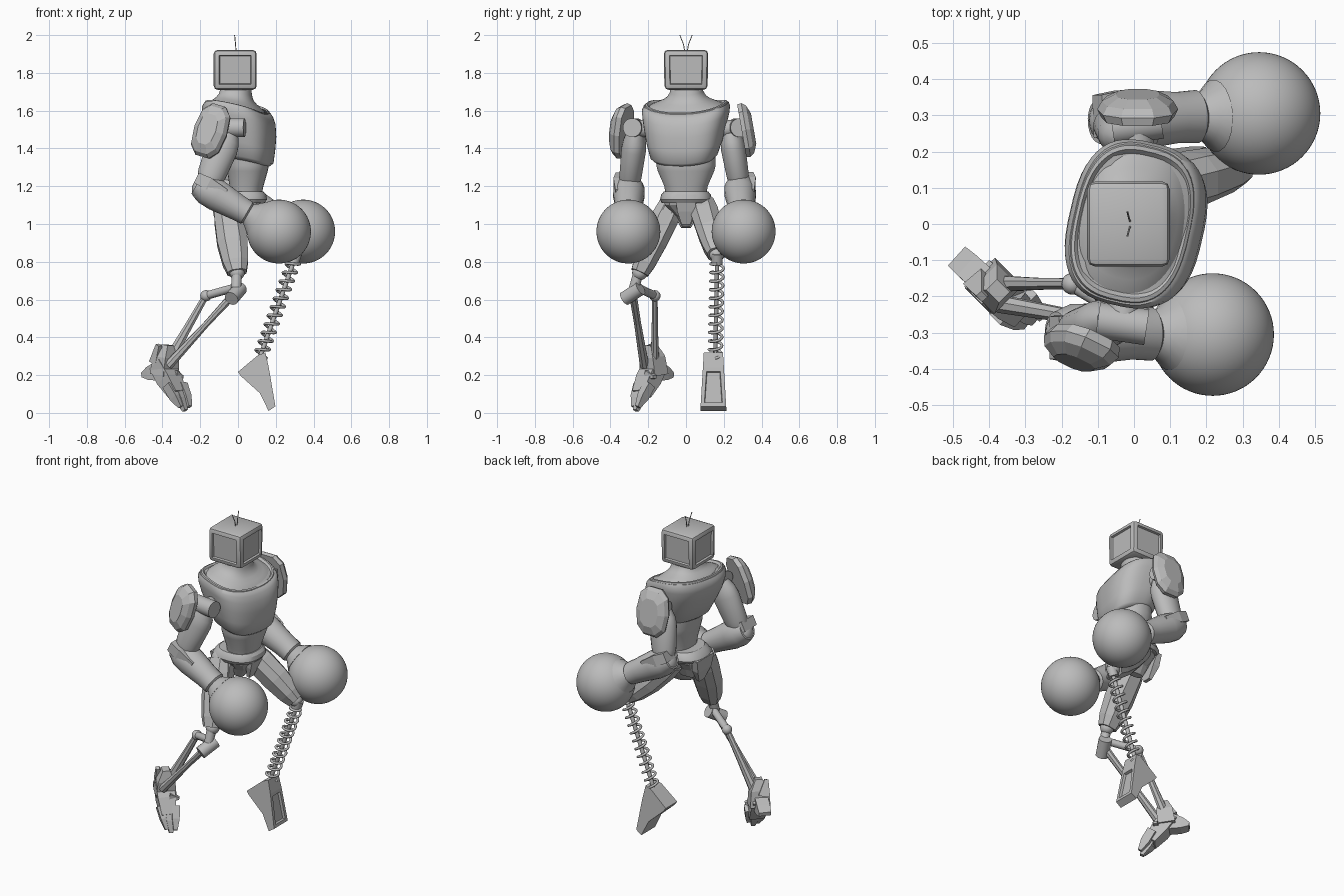
import bpy, bmesh, math
from mathutils import Vector, Matrix

if "Cube" in bpy.data.objects:
    bpy.data.objects.remove(bpy.data.objects["Cube"])

grey = bpy.data.materials.new("plain_grey")
grey.use_nodes = True
COLOUR = (0.5, 0.5, 0.5, 1)
grey.diffuse_color = COLOUR
grey.node_tree.nodes["Principled BSDF"].inputs["Base Color"].default_value = COLOUR


def finish(bm, name, smooth=None):
    bmesh.ops.recalc_face_normals(bm, faces=bm.faces)
    mesh = bpy.data.meshes.new(name)
    bm.to_mesh(mesh)
    bm.free()
    ob = bpy.data.objects.new(name, mesh)
    bpy.context.collection.objects.link(ob)
    mesh.materials.append(grey)
    if smooth:
        bpy.ops.object.select_all(action="DESELECT")
        ob.select_set(True)
        bpy.context.view_layer.objects.active = ob
        bpy.ops.object.shade_smooth_by_angle(angle=math.radians(smooth))


def loft(name, frame, rings, n=32, power=2, smooth=40, shear=0, lift=0):
    """Skin of superellipse rings (height, x, half depth, half width)."""
    bm = bmesh.new()
    rows = []
    for h, cx, a, b in rings:
        row = []
        for i in range(n):
            t = 2 * math.pi * (i + 0.5) / n
            c, s = math.cos(t), math.sin(t)
            x = cx + a * math.copysign(abs(c) ** (2 / power), c)
            y = b * math.copysign(abs(s) ** (2 / power), s)
            row.append(bm.verts.new(frame @ Vector((x, y, h - shear * x + lift * y * y))))
        rows.append(row)
    for lo, hi in zip(rows, rows[1:]):
        for i in range(n):
            j = (i + 1) % n
            bm.faces.new((lo[i], lo[j], hi[j], hi[i]))
    bm.faces.new(rows[0])
    bm.faces.new(rows[-1])
    finish(bm, name, smooth)


def limb(name, p, q, radii, n=16, hint=(1, 0, 0), **kw):
    """Tapered bar from p to q; radii are (fraction, depth, width)."""
    p, q = Vector(p), Vector(q)
    z = (q - p).normalized()
    x = Vector(hint)
    x = (x - z * x.dot(z)).normalized()
    frame = Matrix((x, z.cross(x), z)).transposed().to_4x4()
    frame.translation = p
    d = (q - p).length
    loft(name, frame, [(t * d, 0, a, b) for t, a, b in radii], n, **kw)


def rod(name, p, q, r, n=12):
    limb(name, p, q, [(0, r, r), (1, r, r)], n)


def plate(name, p, q, radii, hint=(1, 0, 0)):
    limb(name, p, q, radii, 4, hint=hint, power=4, smooth=None)


def ball(name, c, r, n=48):
    bm = bmesh.new()
    bmesh.ops.create_uvsphere(bm, u_segments=n, v_segments=n // 2, radius=r)
    bmesh.ops.translate(bm, vec=c, verts=bm.verts)
    finish(bm, name, 60)


def tube(name, points, r):
    cu = bpy.data.curves.new(name, "CURVE")
    cu.dimensions, cu.bevel_depth, cu.bevel_resolution = "3D", r, 2
    sp = cu.splines.new("POLY")
    sp.points.add(len(points) - 1)
    for pt, co in zip(sp.points, points):
        pt.co = (*co, 1)
    cu.materials.append(grey)
    bpy.context.collection.objects.link(bpy.data.objects.new(name, cu))


# Head: rounded box with recessed screen and side panels
bm = bmesh.new()
bmesh.ops.create_cube(bm, size=1)
for v in bm.verts:
    low = v.co.z < 0
    v.co = (-0.015 + v.co.x * 0.228, v.co.y * (0.228 if low else 0.236), 1.71 if low else 1.922)
bmesh.ops.bevel(bm, geom=bm.edges[:], offset=0.022, segments=2, profile=0.5, affect="EDGES")
bm.normal_update()
for d in ((1, 0, 0), (0, 1, 0), (0, -1, 0), (-1, 0, 0)):
    panel = [max(bm.faces, key=lambda f: f.normal.dot(Vector(d)) * f.calc_area())]
    bmesh.ops.inset_region(bm, faces=panel, thickness=0.01)
    bmesh.ops.inset_region(bm, faces=panel, thickness=0.005, depth=-0.012)
finish(bm, "head", 25)
for s, side in ((1, "left"), (-1, "right")):
    tube(side + "_antenna", [(-0.01, s * 0.006, 1.91), (-0.013, s * 0.013, 1.95), (-0.018, s * 0.033, 2.0)], 0.0025)

# Torso, turned so that the left shoulder leads
turn = Matrix.Rotation(math.radians(-13), 4, "Z")
loft("chest", turn, [(1.335, 0.055, 0.11, 0.155), (1.35, 0.05, 0.13, 0.175), (1.42, 0.033, 0.155, 0.198),
     (1.49, 0.015, 0.178, 0.214), (1.55, 0.004, 0.184, 0.226), (1.585, -0.002, 0.176, 0.23),
     (1.606, -0.005, 0.162, 0.222)], 48, 2.8, 50, shear=0.18, lift=0.6)
loft("collar", turn, [(1.595, -0.004, 0.164, 0.222), (1.614, -0.004, 0.158, 0.214), (1.618, -0.004, 0.15, 0.203),
     (1.609, -0.004, 0.141, 0.192)], 48, 2.7, 30, shear=0.2, lift=0.6)
loft("neck", turn, [(1.6, -0.004, 0.15, 0.202), (1.613, -0.004, 0.141, 0.187), (1.632, -0.006, 0.124, 0.155),
     (1.648, -0.008, 0.106, 0.126), (1.668, -0.01, 0.09, 0.102), (1.695, -0.01, 0.082, 0.087), (1.75, -0.01, 0.078, 0.08)],
     48, 2.3, shear=0.2, lift=0.6)
loft("waist", Matrix(), [(1.13, 0.04, 0.08, 0.105), (1.2, 0.045, 0.09, 0.115), (1.28, 0.05, 0.108, 0.15),
     (1.31, 0.05, 0.114, 0.158), (1.39, 0.05, 0.11, 0.158)], 32, 2.3)
loft("belt", Matrix(), [(1.11, 0.01, 0.13, 0.128), (1.13, 0.01, 0.145, 0.138), (1.155, 0.015, 0.135, 0.132),
     (1.172, 0.02, 0.115, 0.118)], 32, 2.5, 30)
loft("pelvis", Matrix(), [(0.985, -0.01, 0.05, 0.022), (1.04, 0, 0.085, 0.05), (1.1, 0.005, 0.118, 0.115),
     (1.14, 0.01, 0.125, 0.12)], 12, 2.5, None)
plate("front_flap", (0.125, 0, 1.14), (0.085, 0, 1.0), [(0, 0.02, 0.065), (0.5, 0.02, 0.055), (1, 0.012, 0.028)])
plate("rear_flap", (-0.12, 0, 1.13), (-0.1, 0, 0.98), [(0, 0.02, 0.1), (0.5, 0.025, 0.08), (1, 0.012, 0.03)])

# Arms: joint, faceted pad, upper arm, cuffed forearm, round fist
arms = {"left": ((0.0, 0.235, 1.49), (-0.05, 0.285, 1.19), (0.345, 0.305, 0.96),
                 (0.01, 0.295, 1.494), (0.01, 0.358, 1.505), (0, 0, 1), 0.112),
        "right": ((-0.05, -0.265, 1.49), (-0.17, -0.302, 1.185), (0.217, -0.305, 0.96),
                  (-0.135, -0.315, 1.488), (-0.165, -0.383, 1.503), (0.3, 0, 1), 0.098)}
for side, (shoulder, elbow, fist, pad_in, pad_out, pad_up, pad_w) in arms.items():
    sh, el, fi = Vector(shoulder), Vector(elbow), Vector(fist)
    s = 1 if side == "left" else -1
    joint = Vector((0.01 if s > 0 else -0.03, s * 0.285, 1.51))
    rod(side + "_shoulder_axle", (joint.x, s * 0.17, 1.5), joint, 0.045, 20)
    rod(side + "_shoulder_drum", joint - Vector((0.07, s * 0.02, 0)), joint + Vector((0.065, 0, 0)), 0.05, 24)
    rod(side + "_shoulder_cap", joint + Vector((0.06, 0, 0)), joint + Vector((0.075, 0, 0)), 0.033, 24)
    limb(side + "_upper_arm", sh, el, [(0, 0.055, 0.045), (0.15, 0.078, 0.06), (0.3, 0.086, 0.066),
         (0.75, 0.076, 0.06), (0.9, 0.062, 0.055), (1, 0.05, 0.045)], 20, smooth=35)
    ball(side + "_elbow", el + Vector((-0.005, 0, -0.005)), 0.07, 24)
    limb(side + "_forearm", el, fi, [(-0.12, 0.06, 0.06), (0, 0.082, 0.082), (0.15, 0.085, 0.084), (0.42, 0.071, 0.071),
         (0.56, 0.066, 0.074), (0.58, 0.056, 0.06), (0.63, 0.075, 0.075), (0.69, 0.1, 0.1)], 20, hint=(0, 0, 1), smooth=40)
    plate(side + "_elbow_guard", el + Vector((-0.05, s * 0.012, 0.06)), el + (fi - el) * 0.28 + Vector((0, s * 0.012, 0.045)),
          [(0, 0.035, 0.07), (0.4, 0.04, 0.083), (1, 0.02, 0.07)], hint=(0, 0, 1))
    ball(side + "_fist", fist, 0.169, 64)
    limb(side + "_shoulder_pad", pad_in, pad_out, [(0, 0.146, pad_w * 0.9), (0.35, 0.15, pad_w), (0.7, 0.132, pad_w * 0.88),
         (1, 0.085, pad_w * 0.55)], 10, hint=pad_up, power=2.6, smooth=None)

# Thighs: faceted shell with a raised strip along the front
thighs = {"left": ((0.03, 0.088, 1.1), (0.29, 0.162, 0.84)), "right": ((-0.06, -0.08, 1.1), (-0.005, -0.245, 0.742))}
for side, (hip, knee) in thighs.items():
    h, k = Vector(hip), Vector(knee)
    ball(side + "_hip", hip, 0.06, 20)
    limb(side + "_thigh", h, k, [(0, 0.07, 0.068), (0.2, 0.082, 0.078), (0.55, 0.086, 0.073), (0.85, 0.072, 0.063),
         (1, 0.054, 0.05)], 8, power=2.5, smooth=None)
    off = Vector((0.072, 0, 0.01))
    plate(side + "_thigh_strip", h.lerp(k, 0.05) + off, h.lerp(k, 0.85) + off * 0.8,
          [(0, 0.01, 0.03), (0.5, 0.016, 0.032), (1, 0.01, 0.02)])
    ball(side + "_knee", k, 0.04, 20)

# Left shin: coil spring round a thin rod
top, foot = Vector((0.298, 0.165, 0.81)), Vector((0.115, 0.155, 0.29))
rod("spring_cup", top + Vector((0.012, 0, 0.035)), top.lerp(foot, 0.04), 0.03, 16)
rod("spring_core", top, foot, 0.012)
axis = (foot - top).normalized()
u = axis.cross(Vector((0, 1, 0))).normalized()
w = axis.cross(u)
TURNS, STEPS = 11, 24
coil = []
for i in range(TURNS * STEPS + 1):
    a = 2 * math.pi * i / STEPS
    coil.append(top.lerp(foot, 0.02 + 0.96 * i / (TURNS * STEPS)) + 0.034 * (u * math.cos(a) + w * math.sin(a)))
tube("spring_coil", coil, 0.0075)

# Left foot: side profile drawn across its width, with a recessed front panel
profile = [(0, 0.217), (0.015, 0.195), (0.115, 0.105), (0.162, 0.01), (0.198, 0.035),
           (0.163, 0.24), (0.145, 0.32), (0.105, 0.305)]
bm = bmesh.new()
rows = [[bm.verts.new((x, 0.145 + s * (0.07 - 0.06 * z), z)) for x, z in profile] for s in (-1, 1)]
bm.faces.new(rows[0])
bm.faces.new(rows[1])
for i in range(len(profile)):
    j = (i + 1) % len(profile)
    bm.faces.new((rows[0][i], rows[0][j], rows[1][j], rows[1][i]))
bmesh.ops.recalc_face_normals(bm, faces=bm.faces)
panel = [f for f in bm.faces if f.normal.x > 0.8 and f.calc_center_median().z < 0.2]
bmesh.ops.inset_region(bm, faces=panel, thickness=0.028)
bmesh.ops.inset_region(bm, faces=panel, thickness=0.004, depth=-0.015)
finish(bm, "left_foot")

# Right shin: knee hinge and two slender struts
hinge = (-0.17, -0.165, 0.62)
rod("knee_pin", (-0.005, -0.25, 0.75), (-0.01, -0.275, 0.66), 0.028)
rod("knee_barrel", (0.012, -0.24, 0.66), (-0.035, -0.325, 0.605), 0.038, 16)
rod("knee_link", (-0.01, -0.26, 0.665), hinge, 0.022, 10)
ball("rear_hinge", hinge, 0.03, 20)
limb("rear_strut", hinge, (-0.37, -0.165, 0.27), [(0, 0.018, 0.016), (0.5, 0.023, 0.018), (1, 0.032, 0.024)], 8, smooth=None)
limb("front_strut", (-0.03, -0.28, 0.62), (-0.37, -0.22, 0.25), [(0, 0.022, 0.022), (0.4, 0.017, 0.02), (1, 0.026, 0.026)], 8, smooth=None)

# Right foot: faceted ankle, instep, heel spur and toes reaching down
out = (0.7, 0.7, 0)
plate("ankle", (-0.375, -0.185, 0.36), (-0.39, -0.17, 0.2), [(0, 0.025, 0.03), (0.4, 0.06, 0.055), (1, 0.07, 0.06)], out)
plate("instep", (-0.41, -0.16, 0.26), (-0.32, -0.235, 0.1), [(0, 0.06, 0.05), (0.5, 0.062, 0.055), (1, 0.05, 0.04)], out)
plate("heel_spur", (-0.41, -0.16, 0.22), (-0.488, -0.09, 0.2), [(0, 0.045, 0.06), (0.6, 0.045, 0.04), (1, 0.042, 0.014)], out)
plate("ankle_fin", (-0.43, -0.16, 0.27), (-0.42, -0.2, 0.36), [(0, 0.04, 0.03), (1, 0.012, 0.015)], out)
for k, name in ((-1, "inner_toe"), (0, "middle_toe"), (1, "outer_toe")):
    plate(name, (-0.335 - k * 0.035, -0.22 - k * 0.025, 0.15), (-0.28 - k * 0.022, -0.265 - k * 0.01, 0.012 + abs(k) * 0.02),
          [(0, 0.028, 0.03), (0.55, 0.025, 0.03), (1, 0.014, 0.013)], out)
plate("side_claw", (-0.34, -0.2, 0.2), (-0.295, -0.165, 0.19), [(0, 0.03, 0.03), (1, 0.008, 0.014)], (0, 0, 1))
